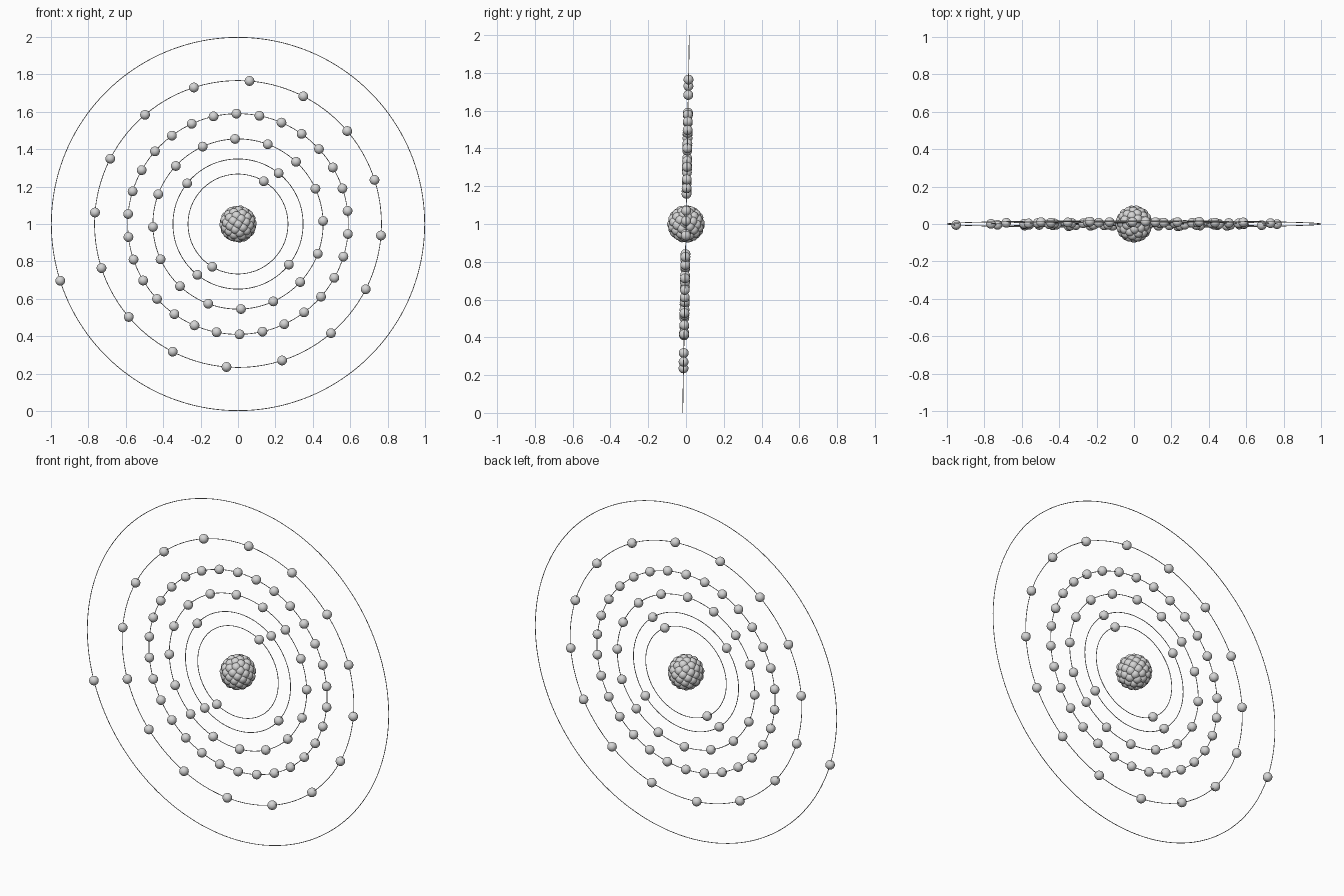
import bpy, bmesh, math
from mathutils import Matrix, Vector

old = bpy.data.objects.get("Cube")
if old:
    bpy.data.objects.remove(old, do_unlink=True)

# One light grey for every part
GREY = (0.67, 0.67, 0.67, 1)
grey = bpy.data.materials.new("light_grey")
grey.use_nodes = True
grey.diffuse_color = GREY
grey.node_tree.nodes["Principled BSDF"].inputs["Base Color"].default_value = GREY

CENTRE = Vector((0, 0, 1))
TILT = Matrix.Rotation(math.radians(-1), 3, "X")   # top leans to the back
BALL = 0.026
WIRE = 0.002


def ring_point(radius, angle):
    return CENTRE + TILT @ Vector((radius * math.cos(angle), 0, radius * math.sin(angle)))


def balls(name, points, radius=BALL):
    """One smooth object holding a ball at each point."""
    bm = bmesh.new()
    for p in points:
        bmesh.ops.create_uvsphere(bm, u_segments=24, v_segments=14, radius=radius,
                                  matrix=Matrix.Translation(p))
    for f in bm.faces:
        f.smooth = True
    mesh = bpy.data.meshes.new(name)
    bm.to_mesh(mesh)
    bm.free()
    mesh.materials.append(grey)
    ob = bpy.data.objects.new(name, mesh)
    bpy.context.collection.objects.link(ob)


def orbit(name, radius):
    bpy.ops.mesh.primitive_torus_add(major_radius=radius, minor_radius=WIRE,
                                     major_segments=160, minor_segments=8,
                                     location=CENTRE,
                                     rotation=(math.radians(89), 0, 0))
    ob = bpy.context.object
    ob.name = name
    ob.data.materials.append(grey)
    bpy.ops.object.shade_smooth()


# Nucleus: balls spread evenly over a small core
COUNT = 72
cluster = []
for i in range(COUNT):
    h = 1 - (2 * i + 1) / COUNT
    a = i * math.pi * (3 - math.sqrt(5))
    w = math.sqrt(1 - h * h)
    cluster.append(CENTRE + 0.074 * Vector((w * math.cos(a), w * math.sin(a), h)))
balls("nucleus", cluster)
balls("nucleus_core", [CENTRE], 0.078)

# Shells: radius, number of electrons, angle of the first one
shells = [
    (0.267, 2, 59),
    (0.348, 4, 51.4),
    (0.455, 16, 92),
    (0.59, 30, 90.8),
    (0.767, 16, 85.4),
    (1 - WIRE, 1, 197.7),
]
for n, (radius, count, start) in enumerate(shells, 1):
    orbit(f"orbit_{n}", radius)
    balls(f"electrons_{n}", [ring_point(radius, math.radians(start + 360 * k / count))
                             for k in range(count)])
